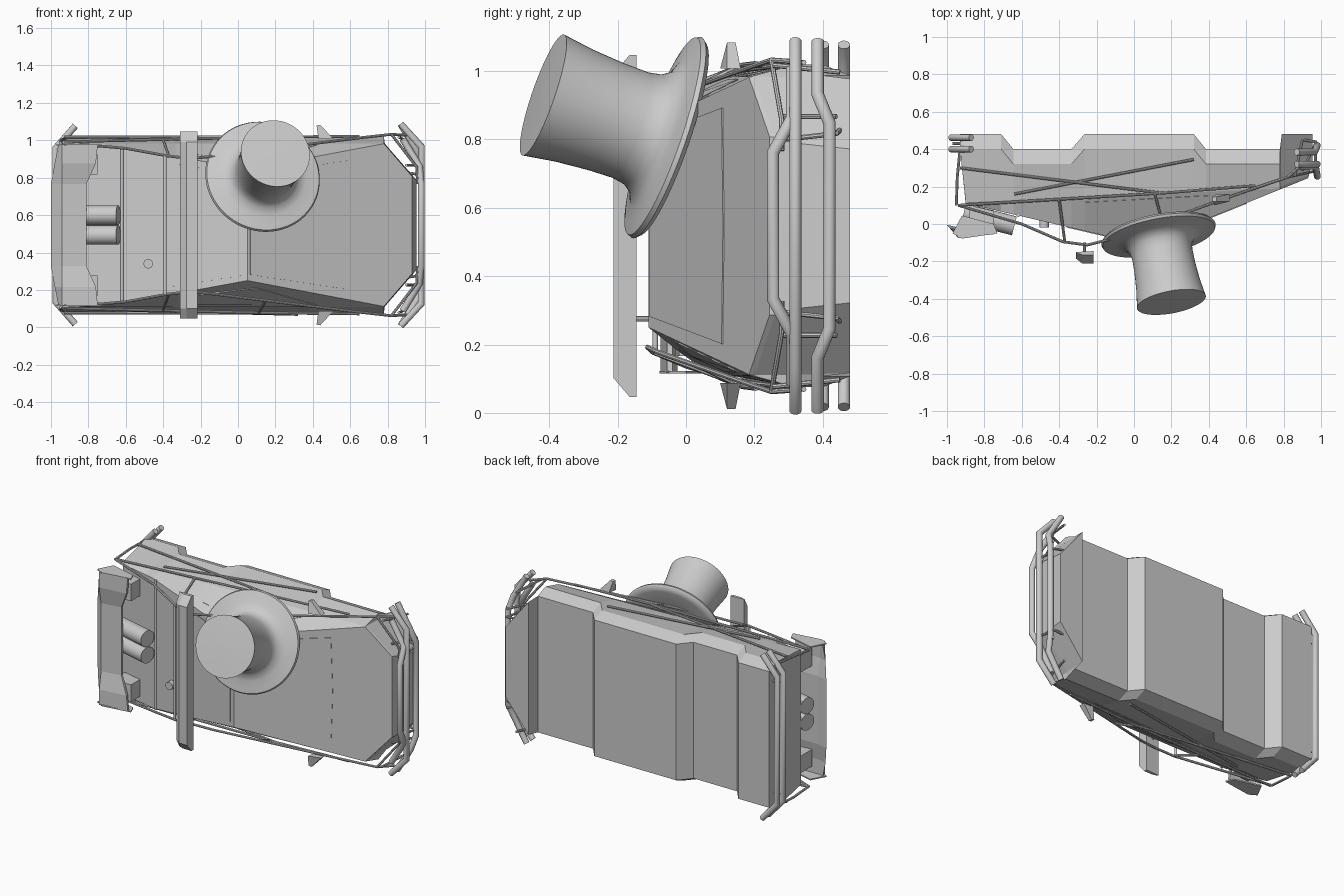
import bpy, bmesh, math
from mathutils import Vector

if "Cube" in bpy.data.objects:
    bpy.data.objects.remove(bpy.data.objects["Cube"])

C = 0.547  # centre of the vehicle's width (it lies on its side, width along z)


def P(x, y, h):
    return Vector((x, y, C + h))


def add(name, verts, faces, smooth=None):
    me = bpy.data.meshes.new(name)
    me.from_pydata([tuple(v) for v in verts], [], faces)
    bm = bmesh.new()
    bm.from_mesh(me)
    bmesh.ops.remove_doubles(bm, verts=bm.verts, dist=1e-5)
    bmesh.ops.recalc_face_normals(bm, faces=bm.faces)
    bm.to_mesh(me)
    bm.free()
    ob = bpy.data.objects.new(name, me)
    bpy.context.scene.collection.objects.link(ob)
    if smooth:
        bpy.context.view_layer.objects.active = ob
        ob.select_set(True)
        bpy.ops.object.shade_smooth_by_angle(angle=math.radians(smooth))
        ob.select_set(False)
    return ob


def loft(name, rings, closed=False, smooth=None):
    n, m = len(rings[0]), len(rings)
    faces = [(i * n + j, i * n + (j + 1) % n, ((i + 1) % m) * n + (j + 1) % n, ((i + 1) % m) * n + j)
             for i in range(m if closed else m - 1) for j in range(n)]
    if not closed:
        faces += [tuple(range(n)), tuple(range((m - 1) * n, m * n))]
    return add(name, [v for r in rings for v in r], faces, smooth)


def tube(name, pts, r, n=10):
    # mitred round tube along a polyline
    pts = [Vector(p) for p in pts]
    rings = []
    d = (pts[1] - pts[0]).normalized()
    side = d.orthogonal().normalized()
    ring = [pts[0] + r * (math.cos(a) * side + math.sin(a) * d.cross(side))
            for a in [2 * math.pi * k / n for k in range(n)]]
    rings.append(ring)
    for i in range(1, len(pts)):
        din = (pts[i] - pts[i - 1]).normalized()
        nor = din if i == len(pts) - 1 else (din + (pts[i + 1] - pts[i]).normalized()).normalized()
        ring = [v + din * ((pts[i] - v).dot(nor) / din.dot(nor)) for v in ring]
        rings.append(ring)
    return loft(name, rings, smooth=40)


def hoop(name, half, r, n=10):
    # tube mirrored across the vehicle's centre line; points given (x, y, h) outermost first
    return tube(name, [P(x, y, -h) for x, y, h in half] + [P(*p) for p in reversed(half)], r, n)


def prism(name, prof, h0, h1):
    return loft(name, [[P(x, y, h0) for x, y in prof], [P(x, y, h1) for x, y in prof]])


def panel(name, pts, off, t=0.004):
    off = Vector(off).normalized() * t
    return loft(name, [[p - off for p in pts], [p + off for p in pts]])


def roof_y(x):
    return -0.11 + (0.403 * (x - 0.05) if x > 0.05 else 0.232 * (0.05 - x))


def lerp(a, b, t):
    return a + (b - a) * t


def rail_h(x):
    return lerp(0.297, 0.42, (0.05 - x) / 0.67) if -0.62 < x < 0.05 else \
        (0.42 if x <= -0.62 else lerp(0.297, 0.435, (x - 0.05) / 0.73))


def belt_y(x):
    return max(lerp(0.115, 0.19, (x + 0.9) / 1.68), roof_y(x) + 0.005)


# Wedge-shaped body shell with stepped wheel wells, lofted along its length
stations = [(-0.93, 0.48), (-0.71, 0.48), (-0.645, 0.40), (-0.335, 0.40), (-0.265, 0.48),
            (0.05, 0.48), (0.32, 0.48), (0.385, 0.40), (0.78, 0.40)]
rings = []
for x, b in stations:
    xt = max(x, -0.90)
    half = [(xt, roof_y(xt), rail_h(x)), (xt, belt_y(xt), 0.437), (x, b - 0.08, 0.472), (x, b, 0.44)]
    rings.append([P(*p) for p in half] + [P(p[0], p[1], -p[2]) for p in reversed(half)])
for half in ([(0.78, roof_y(0.78), 0.435), (0.78, 0.2, 0.437), (0.785, 0.34, 0.435), (0.79, 0.48, 0.43)],
             [(0.93, roof_y(0.93), 0.26), (0.935, 0.26, 0.26), (0.955, 0.34, 0.24), (0.955, 0.48, 0.225)]):
    rings.append([P(*p) for p in half] + [P(p[0], p[1], -p[2]) for p in reversed(half)])
loft("body_shell", rings)

# Glass panels and bed cover seams
panel("windscreen", [P(0.065, roof_y(0.065), -0.265), P(0.59, roof_y(0.59), -0.345), P(0.60, roof_y(0.60), 0),
                     P(0.59, roof_y(0.59), 0.345), P(0.065, roof_y(0.065), 0.265)], (0.403, -1, 0))
panel("roof_glass", [P(x, roof_y(x), s * h) for x, s, h in
                     ((-0.36, -1, 0.33), (0.02, -1, 0.27), (0.02, 1, 0.27), (-0.36, 1, 0.33))], (-0.23, -1, 0))
hoop("bed_cross_bar", [(-0.62, roof_y(-0.62), 0.42)], 0.008)
hoop("roof_cross_bar", [(-0.39, -0.09, 0.37)], 0.008)

for s, side in ((1, "upper"), (-1, "lower")):
    def side_pt(x, t):
        top, bot = P(x, roof_y(x), s * rail_h(x)), P(x, belt_y(x), s * 0.437)
        return top.lerp(bot, t)
    # Side windows
    panel(side + "_side_window", [side_pt(-0.26, 0.3), side_pt(-0.26, 0.85), side_pt(0.42, 0.85), side_pt(0.1, 0.22)],
          (0, -0.5, s), 0.003)
    # Thin exterior cage
    roof = [(-0.94, 0.10, 0.44), (-0.60, -0.0, 0.41), (-0.38, -0.095, 0.37), (-0.25, -0.112, 0.355),
            (-0.12, -0.08, 0.37), (0.64, 0.19, 0.465), (0.82, 0.25, 0.485)]
    cage = {
        "roof_rail": roof,
        "belt_rod": [(-0.94, 0.10, 0.445), (0.15, 0.165, 0.47), (0.65, 0.205, 0.475)],
        "side_brace_rear": [(-0.93, 0.30, 0.47), (0.15, 0.165, 0.47)],
        "side_brace_front": [(-0.64, 0.16, 0.455), (0.32, 0.345, 0.478)],
        "rear_post": [(-0.95, 0.10, 0.44), (-0.945, 0.25, 0.455), (-0.93, 0.40, 0.46)],
        "pillar_rear": [(-0.37, -0.095, 0.37), (-0.40, 0.13, 0.455)],
        "pillar_front": [(0.15, 0.015, 0.40), (0.11, 0.165, 0.47)],
        "nose_rod": [(0.82, 0.25, 0.485), (0.955, 0.28, 0.31), (0.96, 0.28, 0.22)],
        "nose_post": [(0.82, 0.25, 0.485), (0.90, 0.32, 0.48)],
        "nose_strut_upper": [(0.90, 0.285, 0.32), (0.975, 0.44, 0.32)],
        "nose_strut_lower": [(0.86, 0.255, 0.47), (0.90, 0.45, 0.45)],
        "bumper_link": [(0.90, 0.45, 0.28), (0.97, 0.44, 0.27), (0.97, 0.26, 0.25)],
        "rear_link": [(-0.92, 0.43, 0.36), (-0.97, 0.43, 0.36)],
    }
    for name, pts in cage.items():
        tube(side + "_" + name, [P(x, y, s * h) for x, y, h in pts], 0.0075, 8)
    # Wedge mirrors
    base = [P(0.43, 0.10, s * 0.46), P(0.51, 0.12, s * 0.46), P(0.51, 0.16, s * 0.46), P(0.44, 0.16, s * 0.46)]
    tip = [P(0.42, 0.12, s * 0.532), P(0.44, 0.12, s * 0.536), P(0.44, 0.145, s * 0.536), P(0.42, 0.145, s * 0.532)]
    loft(side + "_mirror", [base, tip])
    # Spoiler end plates and feet
    prism(side + "_spoiler_end_plate", [(-0.97, -0.05), (-0.92, -0.078), (-0.73, -0.05), (-0.75, 0.0), (-0.92, 0.045)],
          s * 0.424, s * 0.432)
    prism(side + "_spoiler_foot", [(-0.88, -0.03), (-0.75, -0.02), (-0.75, 0.07), (-0.88, 0.10)], s * 0.27, s * 0.38)
    # Light bar brackets
    tube(side + "_light_bar_bracket", [P(-0.265, -0.10, s * 0.272), P(-0.265, -0.17, s * 0.272)], 0.008, 8)
    # Twin exhaust pipes
    tube(side + "_exhaust", [P(-0.91, 0.06, s * 0.053), P(-0.64, -0.01, s * 0.053)], 0.052, 24)

# Bumper tubes, front and rear
hoop("front_bumper_main", [(0.87, 0.32, 0.54), (0.98, 0.32, 0.42)], 0.018, 16)
hoop("front_bumper_upper", [(0.88, 0.31, 0.46), (0.97, 0.31, 0.315), (0.98, 0.255, 0.215)], 0.018, 16)
hoop("front_bumper_lower", [(0.87, 0.385, 0.54), (0.965, 0.385, 0.385), (0.98, 0.42, 0.3)], 0.018, 16)
for y, name in ((0.40, "upper"), (0.462, "lower")):
    hoop("rear_bumper_" + name, [(-0.87, y, 0.53), (-0.975, y, 0.41)], 0.018, 16)

# Roof light bar with chamfered ends
prof = [(-0.31, -0.15), (-0.31, -0.185), (-0.275, -0.212), (-0.217, -0.212), (-0.217, -0.145)]
small = [(-0.31, -0.15), (-0.31, -0.155), (-0.275, -0.165), (-0.217, -0.165), (-0.217, -0.145)]
loft("light_bar", [[P(x, y, h) for x, y in p] for p, h in
                   ((small, -0.5), (prof, -0.445), (prof, 0.445), (small, 0.5))])

# Rear spoiler wing
wing = []
for h, xr, xf in ((-0.43, -0.96, -0.75), (-0.33, -0.98, -0.76), (-0.22, -1.0, -0.81),
                  (0.22, -1.0, -0.81), (0.33, -0.98, -0.76), (0.43, -0.96, -0.75)):
    k = 0.02 if abs(h) > 0.3 else 0.0
    wing.append([P(xr, -0.005 - k, h), P(-0.94, -0.055 - k, h), P(xf, -0.035 - k, h), P(xf, -0.02 - k, h),
                 P(-0.93, -0.02 - k, h)])
loft("spoiler_wing", wing)

# Small filler knob on the bed cover
tube("bed_knob", [(-0.48, 0.03, 0.34), (-0.48, -0.02, 0.34)], 0.025, 20)

# Top hat, turned profile tilted onto the roof
prof = [(0.0, 0.012), (0.17, 0.0), (0.27, -0.012), (0.298, -0.008), (0.311, 0.006), (0.305, 0.02), (0.28, 0.026),
        (0.23, 0.033), (0.19, 0.05), (0.17, 0.08), (0.163, 0.12), (0.165, 0.2), (0.173, 0.3), (0.187, 0.395), (0.0, 0.4)]
origin = Vector((0.13, -0.05, 0.803))
axis = (Vector((0.20, -0.418, 0.93)) - origin).normalized()
u = axis.orthogonal().normalized()
w = axis.cross(u)
n = 64
rings = []
for r, d in prof:
    r = max(r, 0.0005)
    rings.append([origin + axis * d + r * (math.cos(2 * math.pi * k / n) * u + math.sin(2 * math.pi * k / n) * w)
                  for k in range(n)])
loft("top_hat", rings, smooth=40)
